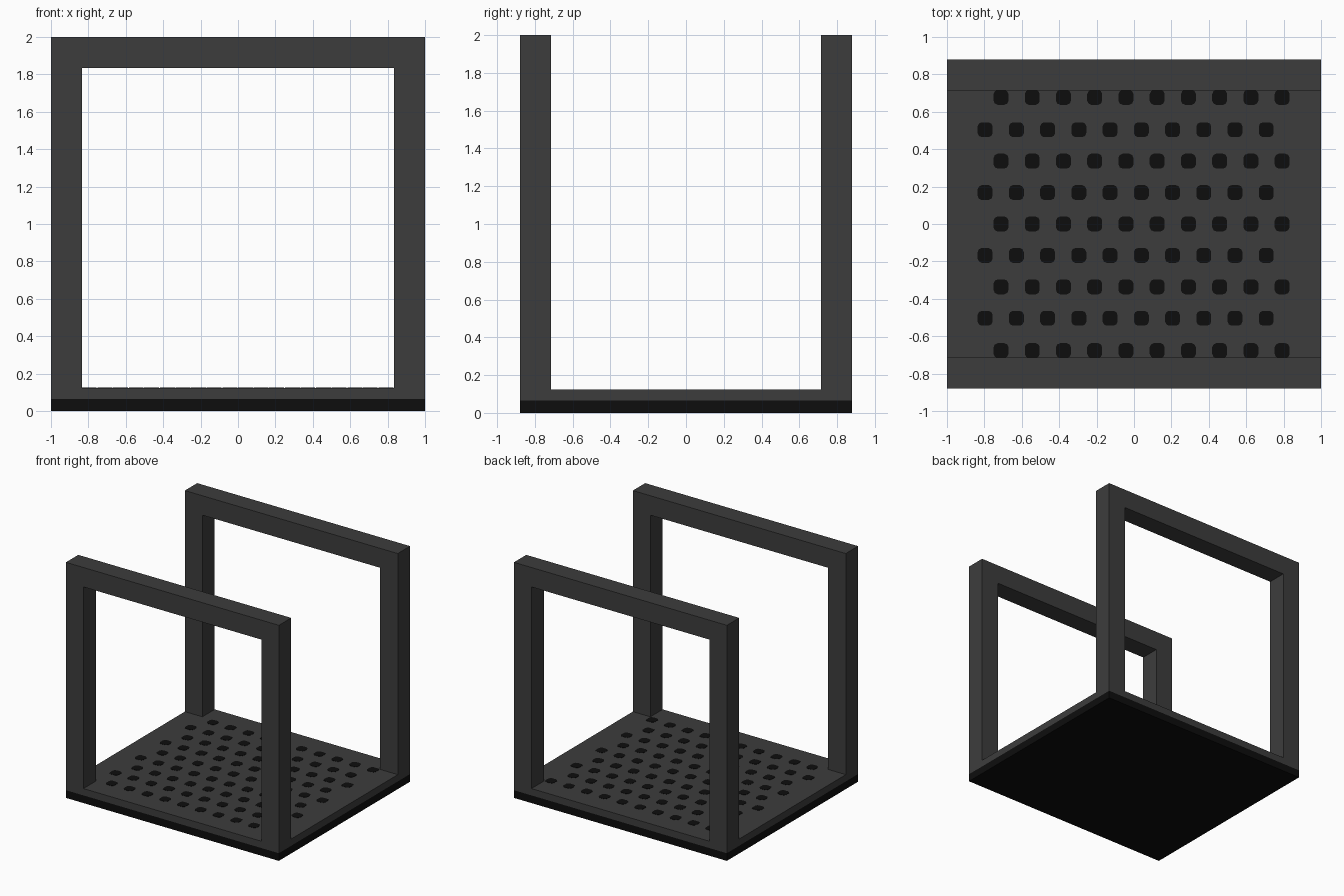
import bpy, bmesh

if "Cube" in bpy.data.objects:
    bpy.data.objects.remove(bpy.data.objects["Cube"])

HX, HY = 1.0, 0.88           # half width and half depth
BASE_TOP, DECK_TOP, TOP = 0.065, 0.123, 2.0
BAR = 0.165                  # frame bar thickness


def material(name, value):
    m = bpy.data.materials.new(name)
    m.diffuse_color = (value, value, value, 1)
    m.use_nodes = True
    m.node_tree.nodes["Principled BSDF"].inputs["Base Color"].default_value = m.diffuse_color
    return m


grey = material("dark grey metal", 0.046)
black = material("black rubber", 0.004)


def finish(bm, name, mat):
    bmesh.ops.recalc_face_normals(bm, faces=bm.faces)
    me = bpy.data.meshes.new(name)
    bm.to_mesh(me)
    bm.free()
    me.materials.append(mat)
    ob = bpy.data.objects.new(name, me)
    bpy.context.collection.objects.link(ob)
    return ob


def prism(bm, points, offset):
    """Extrude a closed outline of 3D points by an offset vector."""
    face = bm.faces.new([bm.verts.new(p) for p in points])
    new = bmesh.ops.extrude_face_region(bm, geom=[face])["geom"]
    bmesh.ops.translate(bm, vec=offset, verts=[v for v in new if isinstance(v, bmesh.types.BMVert)])


def slab(name, z0, z1, mat):
    bm = bmesh.new()
    prism(bm, [(-HX, -HY, z0), (HX, -HY, z0), (HX, HY, z0), (-HX, HY, z0)], (0, 0, z1 - z0))
    finish(bm, name, mat)


# Rubber foot and deck
slab("rubber_base", 0, BASE_TOP, black)
slab("deck", BASE_TOP, DECK_TOP, grey)

# Upright hoop frames at front and back
inner = HX - BAR
hoop = [(-HX, DECK_TOP), (-HX, TOP), (HX, TOP), (HX, DECK_TOP),
        (inner, DECK_TOP), (inner, TOP - BAR), (-inner, TOP - BAR), (-inner, DECK_TOP)]
for name, y in (("front_frame", -HY), ("back_frame", HY - BAR)):
    bm = bmesh.new()
    prism(bm, [(x, y, z) for x, z in hoop], (0, BAR, 0))
    finish(bm, name, grey)

# Staggered grid of rounded-square grip spots, flush in the deck
bm = bmesh.new()
R, C, K = 0.04, 0.022, 0.007   # half size, corner size, corner rounding
quarter = [(R, R - C), (R - K, R - K), (R - C, R)]
outline = []
for _ in range(4):
    outline += quarter
    quarter = [(-y, x) for x, y in quarter]
for row in range(-4, 5):
    start = -0.711 if row % 2 == 0 else -0.796
    cy = row * 0.168
    if abs(row) == 4:
        cy += 0.005 if row > 0 else -0.005
    for i in range(10):
        cx = start + i * 0.167
        prism(bm, [(cx + x, cy + y, DECK_TOP - 0.002) for x, y in outline], (0, 0, 0.004))
finish(bm, "grip_spots", black)
